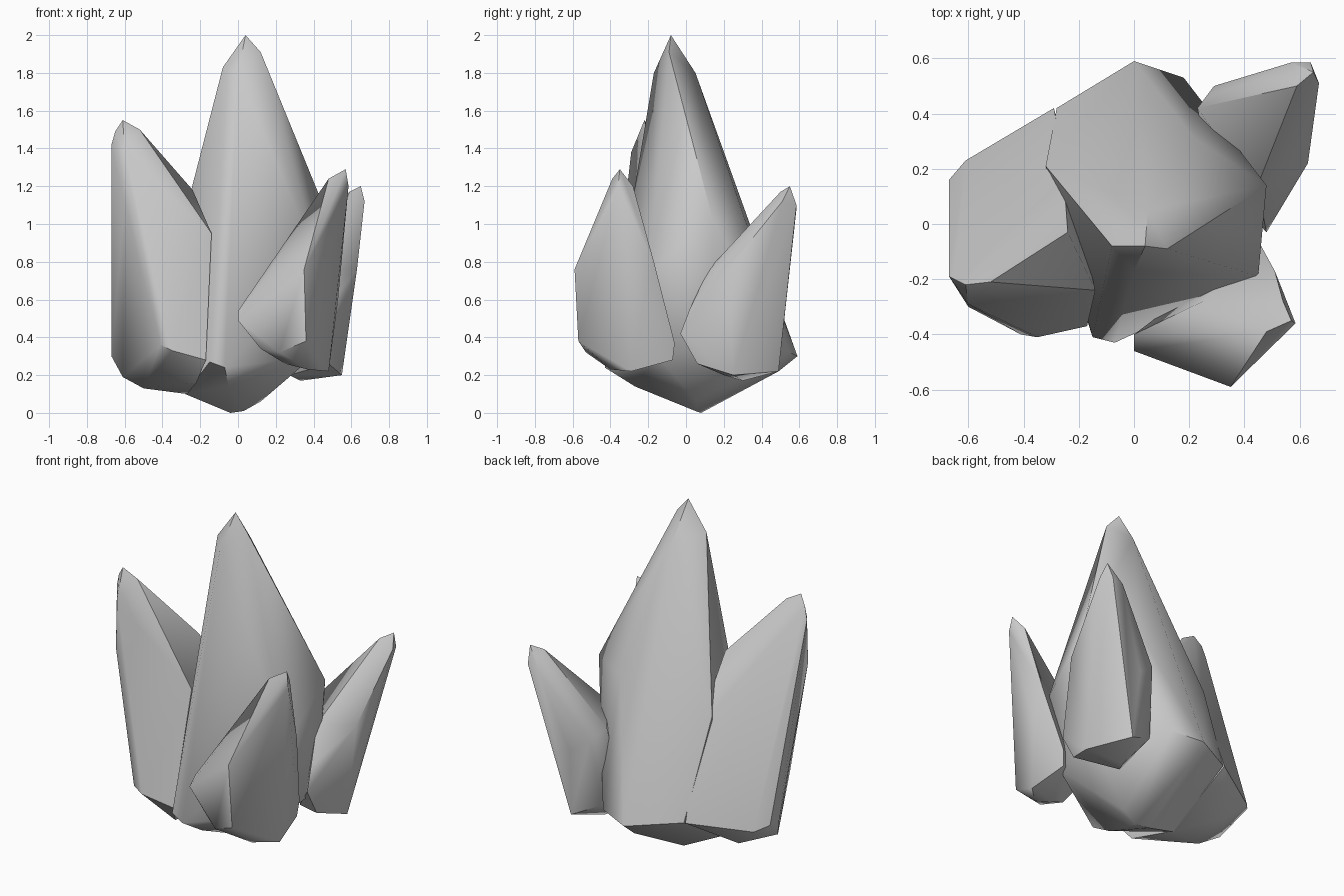
import bpy, bmesh, math


def crystal(name, *rings):
    """Faceted shard: convex hull wrapped around the corner points of its rings."""
    bm = bmesh.new()
    for ring in rings:
        for co in ring:
            bm.verts.new(co)
    res = bmesh.ops.convex_hull(bm, input=bm.verts[:])
    inner = {g for g in res["geom_interior"] + res["geom_unused"]
             if isinstance(g, bmesh.types.BMVert)}
    bmesh.ops.delete(bm, geom=list(inner), context='VERTS')
    bmesh.ops.dissolve_limit(bm, angle_limit=math.radians(3),
                             verts=bm.verts[:], edges=bm.edges[:])
    bmesh.ops.recalc_face_normals(bm, faces=bm.faces[:])
    mesh = bpy.data.meshes.new(name)
    bm.to_mesh(mesh)
    bm.free()
    obj = bpy.data.objects.new(name, mesh)
    bpy.context.collection.objects.link(obj)
    bpy.ops.object.select_all(action='DESELECT')
    obj.select_set(True)
    bpy.context.view_layer.objects.active = obj
    bpy.ops.object.shade_smooth_by_angle(angle=math.radians(45))
    return obj


# Tall central crystal: tip, shoulder, foot, underside
crystal("main_crystal",
        [(0.04, -0.08, 2.0), (-0.08, -0.08, 1.83), (0.0, -0.17, 1.80),
         (0.12, -0.09, 1.91), (0.05, 0.05, 1.80)],
        [(-0.12, -0.21, 1.0), (0.48, 0.14, 1.03), (0.45, -0.19, 0.75),
         (0.22, 0.31, 1.03), (-0.05, 0.30, 1.03), (-0.32, 0.21, 0.90)],
        [(-0.15, -0.41, 0.27), (-0.07, -0.43, 0.24), (0.40, -0.15, 0.30),
         (0.42, 0.15, 0.35), (0.18, 0.53, 0.33), (0.0, 0.59, 0.30),
         (-0.28, 0.42, 0.33)],
        [(-0.04, 0.08, 0.0), (0.03, 0.05, 0.01), (0.12, 0.06, 0.06),
         (-0.28, 0.0, 0.10), (-0.05, -0.27, 0.14), (0.0, 0.49, 0.22)])

# Left crystal
crystal("left_crystal",
        [(-0.61, -0.22, 1.55), (-0.67, -0.19, 1.42), (-0.65, -0.20, 1.49),
         (-0.52, -0.21, 1.50), (-0.60, -0.29, 1.38)],
        [(-0.24, -0.03, 1.18), (-0.14, -0.24, 0.95), (-0.60, -0.30, 1.10),
         (-0.26, 0.25, 0.84)],
        [(-0.41, -0.40, 0.36), (-0.35, -0.41, 0.33), (-0.17, -0.37, 0.28),
         (-0.67, 0.08, 0.30), (-0.67, 0.16, 0.32), (-0.61, 0.23, 0.29),
         (-0.29, 0.42, 0.33)],
        [(-0.61, 0.0, 0.19), (-0.50, -0.05, 0.13), (-0.27, 0.0, 0.10),
         (-0.22, -0.28, 0.16), (-0.49, 0.20, 0.18)])

# Front right crystal
crystal("front_right_crystal",
        [(0.57, -0.35, 1.29), (0.48, -0.39, 1.24), (0.585, -0.36, 1.20),
         (0.54, -0.28, 1.20)],
        [(0.35, -0.59, 0.76), (0.25, -0.28, 0.86), (0.51, -0.17, 0.80),
         (0.53, -0.22, 0.60), (0.46, -0.12, 0.58)],
        [(0.0, -0.40, 0.54), (0.0, -0.46, 0.49), (0.12, -0.46, 0.34),
         (0.22, -0.53, 0.32), (0.36, -0.57, 0.38), (0.45, -0.06, 0.37)],
        [(0.25, -0.38, 0.26), (0.37, -0.40, 0.23), (0.48, -0.29, 0.22),
         (0.44, -0.07, 0.28)])

# Back right crystal
crystal("back_right_crystal",
        [(0.65, 0.55, 1.20), (0.59, 0.50, 1.17), (0.67, 0.51, 1.12),
         (0.64, 0.585, 1.10), (0.57, 0.585, 1.08)],
        [(0.63, 0.22, 0.76), (0.44, 0.12, 0.76), (0.23, 0.42, 0.76),
         (0.29, 0.50, 0.70), (0.40, 0.53, 0.62)],
        [(0.47, 0.02, 0.55), (0.48, -0.03, 0.42), (0.55, 0.25, 0.20),
         (0.42, 0.49, 0.22), (0.25, 0.43, 0.30)],
        [(0.33, 0.30, 0.17), (0.27, 0.20, 0.20), (0.48, 0.06, 0.26)])
